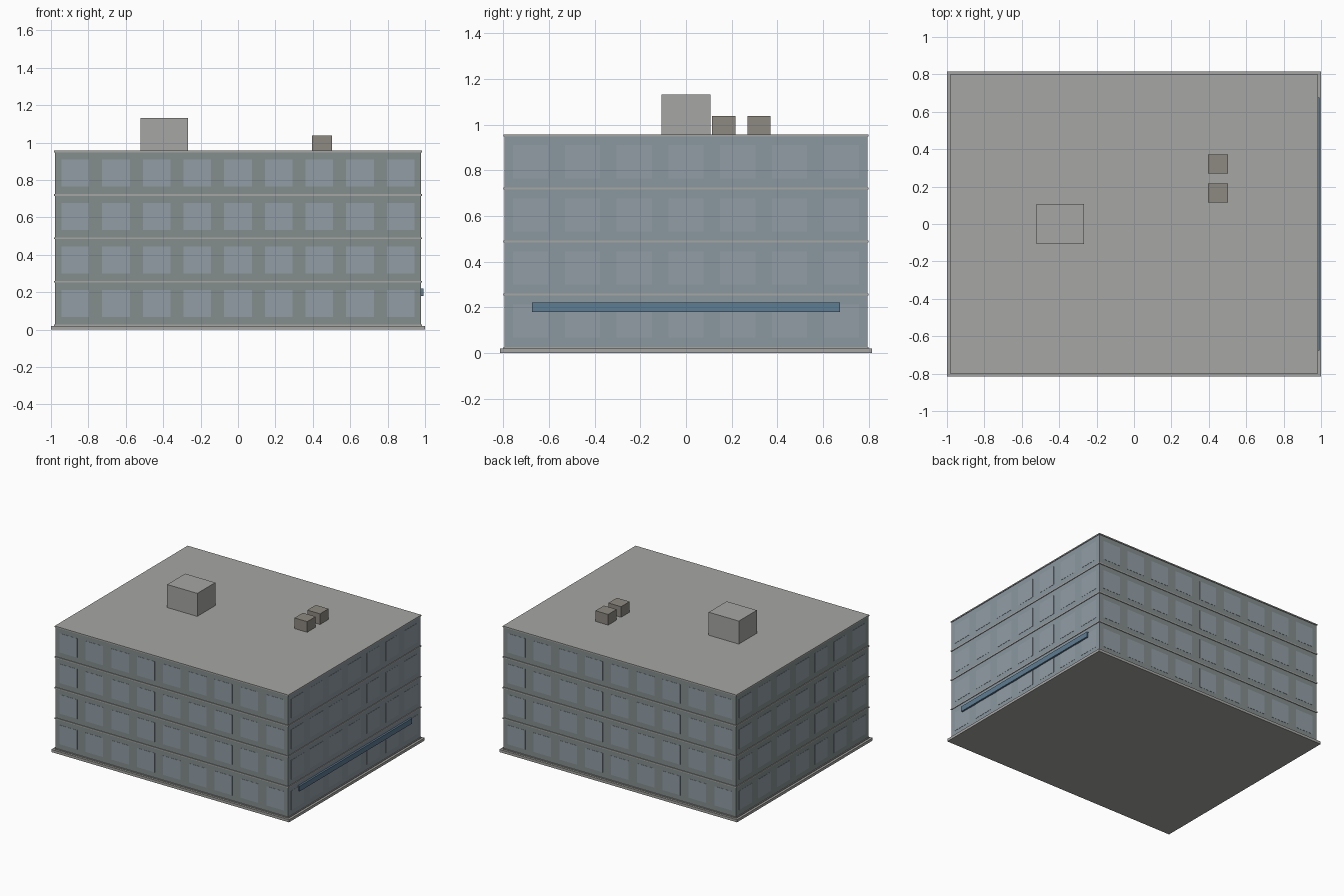
import bpy

if "Cube" in bpy.data.objects:
    bpy.data.objects.remove(bpy.data.objects["Cube"])

X, Y = 0.978, 0.794          # wall half sizes
Z0, FLOOR, FLOORS = 0.022, 0.2325, 4
TOP = Z0 + FLOOR * FLOORS


def material(name, rgb):
    m = bpy.data.materials.new(name)
    m.diffuse_color = (*rgb, 1)
    m.use_nodes = True
    m.node_tree.nodes["Principled BSDF"].inputs["Base Color"].default_value = m.diffuse_color
    return m


wall = material("wall_grey", (0.23, 0.27, 0.27))
side_wall = material("side_wall_blue_grey", (0.26, 0.31, 0.35))
glass = material("window_glass", (0.29, 0.34, 0.38))
blue = material("sign_blue", (0.11, 0.2, 0.29))
stone = material("stone", (0.38, 0.38, 0.37))
warm = material("vent_grey", (0.27, 0.25, 0.22))


def box(name, lo, hi, mat):
    bpy.ops.mesh.primitive_cube_add(size=1, location=[(a + b) / 2 for a, b in zip(lo, hi)])
    ob = bpy.context.object
    ob.name = name
    ob.scale = [b - a for a, b in zip(lo, hi)]
    bpy.ops.object.transform_apply(location=False, rotation=False, scale=True)
    ob.data.materials.append(mat)
    return ob


# Plinth and main body, with a bluer wall on the right side
box("plinth", (-1, -0.815, 0), (1, 0.815, 0.02), stone)
body = box("walls", (-X, -Y, 0.02), (X, Y, TOP), wall)
body.data.materials.append(side_wall)
for p in body.data.polygons:
    if p.normal.x > 0.5:
        p.material_index = 1

# Thin slab edges at every floor and the roof
for i in range(FLOORS + 1):
    z = Z0 + i * FLOOR
    box("roof_slab" if i == FLOORS else f"floor_slab_{i}",
        (-X - 0.005, -Y - 0.005, z - 0.004), (X + 0.005, Y + 0.005, z + 0.005), stone)


# Window grids: nearly flush panes on all four sides
def windows(name, axis, sign, count):
    half, face = (X, Y) if axis == "x" else (Y, X)
    pitch = 2 * half / count
    w = pitch * 0.34
    d0, d1 = sorted((sign * (face - 0.01), sign * (face + 0.0015)))
    verts, faces = [], []
    for f in range(FLOORS):
        z = Z0 + f * FLOOR + 0.045
        for c in range(count):
            u = -half + (c + 0.5) * pitch
            n = len(verts)
            for d in (d0, d1):
                for du, dz in ((-w, 0), (w, 0), (w, 0.145), (-w, 0.145)):
                    verts.append((u + du, d, z + dz) if axis == "x" else (d, u + du, z + dz))
            faces += [[n + k for k in q] for q in
                      ((3, 2, 1, 0), (4, 5, 6, 7), (0, 1, 5, 4),
                       (1, 2, 6, 5), (2, 3, 7, 6), (3, 0, 4, 7))]
            if axis == "x":
                faces[-6:] = [q[::-1] for q in faces[-6:]]
    me = bpy.data.meshes.new(name)
    me.from_pydata(verts, [], faces)
    me.materials.append(glass)
    bpy.context.collection.objects.link(bpy.data.objects.new(name, me))


windows("front_windows", "x", -1, 9)
windows("back_windows", "x", 1, 9)
windows("left_windows", "y", -1, 7)
windows("right_windows", "y", 1, 7)

# Long blue strip over the right side ground floor
box("sign_strip", (X, -0.675, 0.18), (0.992, 0.675, 0.22), blue)

# Rooftop stair house and two vents
box("stair_house", (-0.52, -0.108, TOP), (-0.267, 0.108, 1.132), stone)
for i, y in enumerate((0.165, 0.32)):
    box(f"roof_vent_{i + 1}", (0.395, y - 0.051, TOP), (0.502, y + 0.051, 1.038), warm)
